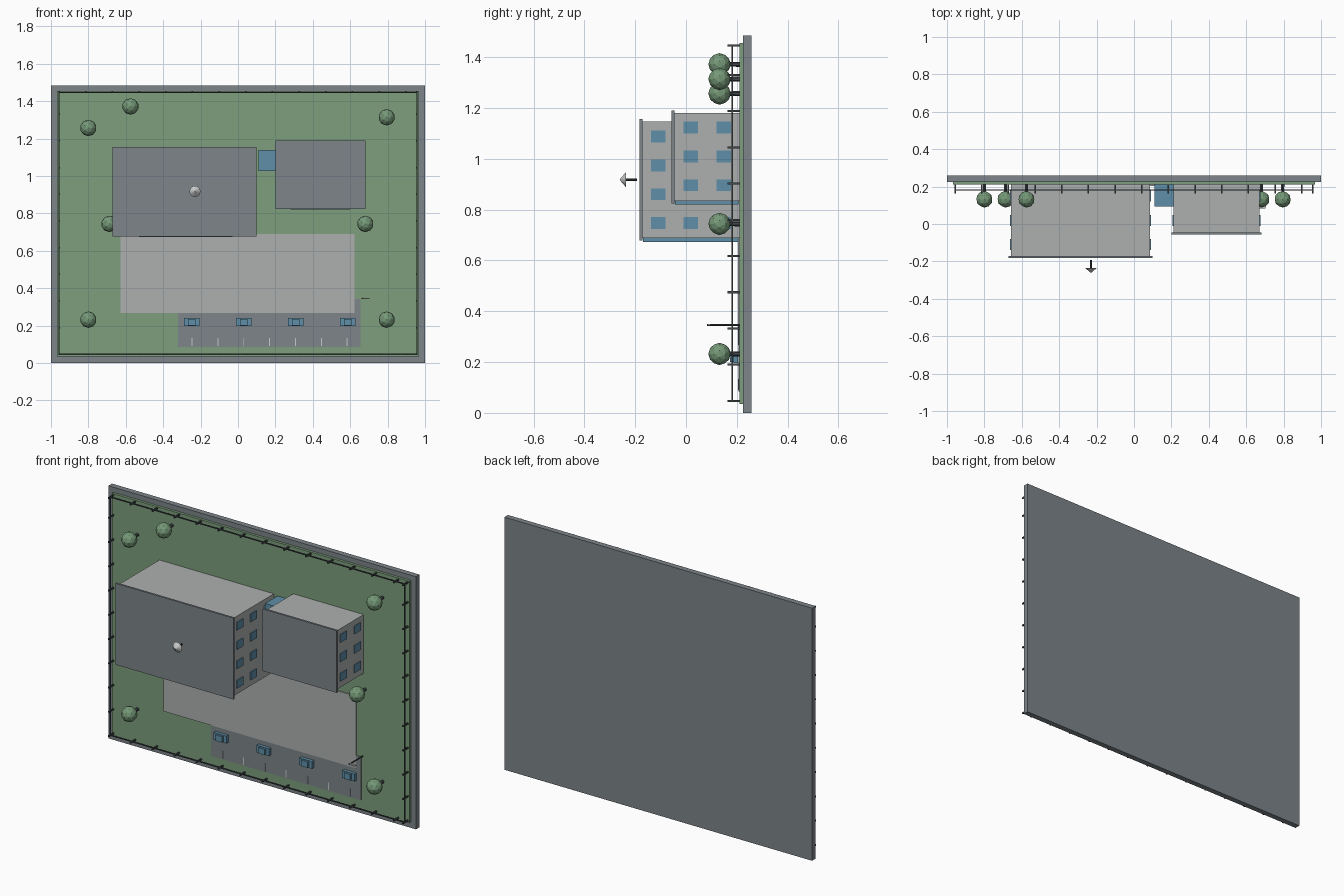
import bpy, bmesh, math
from mathutils import Matrix, Vector

if "Cube" in bpy.data.objects:
    bpy.data.objects.remove(bpy.data.objects["Cube"])


def material(name, srgb):
    m = bpy.data.materials.new(name)
    m.diffuse_color = [((c + 0.055) / 1.055) ** 2.4 for c in srgb] + [1]
    m.use_nodes = True
    m.node_tree.nodes["Principled BSDF"].inputs["Base Color"].default_value = m.diffuse_color
    return m


GREY = material("slate grey", (0.49, 0.52, 0.54))
LIGHT = material("light grey", (0.68, 0.69, 0.69))
GRASS = material("grass green", (0.49, 0.62, 0.49))
LEAF = material("leaf green", (0.46, 0.60, 0.47))
GLASS = material("glass blue", (0.37, 0.56, 0.66))
DARK = material("dark metal", (0.26, 0.28, 0.29))
WHITE = material("pale grey", (0.78, 0.79, 0.79))


def finish(name, bm, mat):
    me = bpy.data.meshes.new(name)
    bm.to_mesh(me)
    bm.free()
    me.materials.append(mat)
    ob = bpy.data.objects.new(name, me)
    bpy.context.collection.objects.link(ob)
    return ob


def boxes(name, mat, spans):
    """One object made of boxes given as (x0, x1, y0, y1, z0, z1)."""
    bm = bmesh.new()
    for x0, x1, y0, y1, z0, z1 in spans:
        mid = Vector(((x0 + x1) / 2, (y0 + y1) / 2, (z0 + z1) / 2))
        bmesh.ops.create_cube(bm, size=1, matrix=Matrix.Translation(mid)
                              @ Matrix.Diagonal((x1 - x0, y1 - y0, z1 - z0, 1)))
    return finish(name, bm, mat)


def cone(name, mat, x, z, y0, y1, r0, r1, sides):
    """Cone or cylinder standing out along -y, from y0 to y1."""
    bm = bmesh.new()
    bmesh.ops.create_cone(bm, cap_ends=True, segments=sides, radius1=r0, radius2=r1,
                          depth=y0 - y1,
                          matrix=Matrix.Translation((x, (y0 + y1) / 2, z))
                          @ Matrix.Rotation(math.pi / 2, 4, 'X'))
    return finish(name, bm, mat)


# Ground layers
boxes("base_slab", GREY, [(-1, 1, 0.225, 0.258, 0, 1.485)])
boxes("lawn", GRASS, [(-0.968, 0.968, 0.21, 0.225, 0.035, 1.455)])
boxes("parking", GREY, [(-0.32, 0.655, 0.207, 0.211, 0.085, 0.342)])
boxes("plaza", LIGHT, [(-0.628, 0.624, 0.204, 0.211, 0.267, 0.69)])
boxes("parking_lines", WHITE, [(x - 0.0025, x + 0.0025, 0.205, 0.208, 0.09, 0.134)
                               for x in [-0.246 + 0.1383 * i for i in range(7)]])

# Perimeter fence: floating rail and regularly spaced posts
FX, Z0, Z1, FY = 0.957, 0.047, 1.447, 0.182
R = 0.003
boxes("fence_rails", DARK,
      [(-FX, FX, FY - R, FY + R, z - R, z + R) for z in (Z0, Z1)] +
      [(x - R, x + R, FY - R, FY + R, Z0, Z1) for x in (-FX, FX)])
STEP = 0.1426
spots = []
for x in [-FX + STEP * i for i in range(14)] + [FX]:
    spots += [(x, Z0), (x, Z1)]
for z in [Z0 + STEP * i for i in range(1, 10)]:
    spots += [(-FX, z), (FX, z)]
boxes("fence_posts", DARK, [(x - 0.004, x + 0.004, 0.163, 0.211, z - 0.004, z + 0.004)
                            for x, z in spots])


# Buildings: walls, roof slab, entrance glazing and side windows
def building(name, x0, x1, z0, z1, top, glass_x, columns, rows):
    boxes(name + "_walls", LIGHT, [(x0, x1, top, 0.211, z0, z1)])
    boxes(name + "_roof", GREY, [(x0 - 0.012, x1 + 0.012, top - 0.012, top, z0 - 0.01, z1 + 0.01)])
    boxes(name + "_entrance_glass", GLASS,
          [(glass_x[0], glass_x[1], top + 0.002, 0.206, z0 - 0.015, z0 + 0.001)])
    boxes(name + "_windows", GLASS,
          [(x - 0.005, x + 0.005, y - 0.029, y + 0.029, z - 0.0235, z + 0.0235)
           for x in (x0, x1) for y in columns for z in rows])


building("main_building", -0.658, 0.086, 0.688, 1.146, -0.171, (-0.53, -0.03),
         (-0.109, 0.019, 0.149), [0.747 + 0.1137 * i for i in range(4)])
building("side_building", 0.212, 0.67, 0.835, 1.18, -0.045, (0.28, 0.60),
         (0.019, 0.149), [0.896 + 0.114 * i for i in range(3)])
boxes("glass_connector", GLASS, [(0.11, 0.22, 0.094, 0.211, 1.027, 1.14)])

# Roof antenna
cone("antenna_stem", DARK, -0.23, 0.918, -0.192, -0.238, 0.005, 0.005, 8)
cone("antenna_dish", WHITE, -0.23, 0.918, -0.236, -0.26, 0.03, 0.002, 12)

# Trees
for i, (x, z) in enumerate([(-0.80, 1.257), (-0.575, 1.372), (0.795, 1.314), (0.681, 0.744),
                            (-0.687, 0.744), (-0.80, 0.232), (0.795, 0.232)]):
    cone(f"tree_trunk_{i}", DARK, x, z, 0.211, 0.15, 0.01, 0.008, 6)
    bm = bmesh.new()
    bmesh.ops.create_icosphere(bm, subdivisions=2, radius=0.044,
                               matrix=Matrix.Translation((x, 0.132, z))
                               @ Matrix.Rotation(math.pi / 2, 4, 'X'))
    finish(f"tree_crown_{i}", bm, LEAF)

# Parked cars
for i in range(4):
    x = -0.247 + 0.278 * i
    boxes(f"car_{i}", GLASS, [(x - 0.041, x + 0.041, 0.186, 0.205, 0.197, 0.24),
                              (x - 0.021, x + 0.021, 0.174, 0.187, 0.201, 0.236)])

# Flag pole
cone("flag_pole", DARK, 0.664, 0.346, 0.211, 0.083, 0.004, 0.004, 8)
boxes("flag", WHITE, [(0.664, 0.702, 0.084, 0.096, 0.343, 0.349)])
